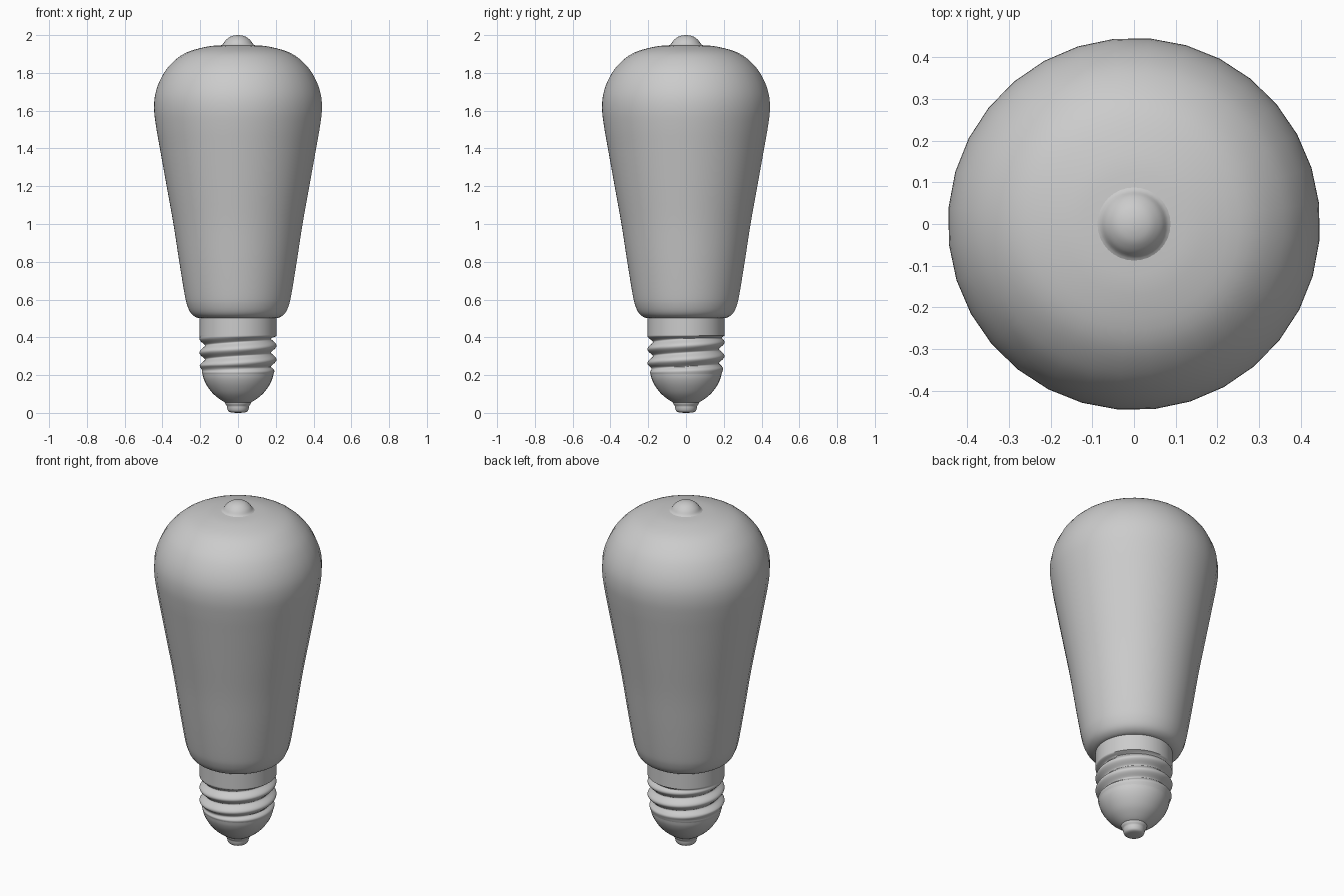
import bpy, bmesh, math
from mathutils import Vector

if "Cube" in bpy.data.objects:
    bpy.data.objects.remove(bpy.data.objects["Cube"])

SEG = 32
OFFSET = math.radians(6.3)


def smooth_profile(pts, steps=4):
    """Catmull-Rom curve through (radius, z) points."""
    p = [Vector(q) for q in pts]
    p = [2 * p[0] - p[1]] + p + [2 * p[-1] - p[-2]]
    out = []
    for a, b, c, d in zip(p, p[1:], p[2:], p[3:]):
        for i in range(steps):
            t = i / steps
            out.append(0.5 * (2 * b + (c - a) * t + (2 * a - 5 * b + 4 * c - d) * t**2
                              + (3 * b - a - 3 * c + d) * t**3))
    return [(max(v.x, 0.0), v.y) for v in out] + [pts[-1]]


def lathe(name, profile, seg=SEG, offset=0.0, radius_fn=None, angle=40):
    """Revolve a bottom-to-top profile; radius_fn can modulate the radius."""
    bm = bmesh.new()
    rings = []
    for r, z in profile:
        if r < 1e-4:
            rings.append([bm.verts.new((0, 0, z))] * seg)
            continue
        ring = []
        for i in range(seg):
            a = offset + 2 * math.pi * i / seg
            rr = r + (radius_fn(z, a) if radius_fn else 0)
            ring.append(bm.verts.new((rr * math.cos(a), rr * math.sin(a), z)))
        rings.append(ring)
    for lo, hi in zip(rings, rings[1:]):
        for i in range(seg):
            j = (i + 1) % seg
            bm.faces.new(list(dict.fromkeys((lo[i], lo[j], hi[j], hi[i]))))
    mesh = bpy.data.meshes.new(name)
    bm.to_mesh(mesh)
    bm.free()
    obj = bpy.data.objects.new(name, mesh)
    bpy.context.collection.objects.link(obj)
    bpy.ops.object.select_all(action='DESELECT')
    obj.select_set(True)
    bpy.context.view_layer.objects.active = obj
    bpy.ops.object.shade_smooth_by_angle(angle=math.radians(angle))
    return obj


# Glass envelope: tapered body with a rounded shoulder
glass = [(0.19, 0.499), (0.222, 0.506), (0.25, 0.528), (0.27, 0.57), (0.284, 0.63),
         (0.312, 0.8), (0.343, 1.0), (0.379, 1.2), (0.415, 1.4), (0.436, 1.52),
         (0.446, 1.61), (0.439, 1.69), (0.41, 1.77), (0.36, 1.843), (0.28, 1.905),
         (0.17, 1.938), (0.08, 1.947), (0.0, 1.95)]
lathe("glass_bulb", smooth_profile(glass), offset=OFFSET)

# Sealing tip on the crown
tip = [(0.09, 1.945), (0.079, 1.953), (0.066, 1.972), (0.044, 1.99), (0.02, 1.998), (0.0, 2.0)]
lathe("glass_tip", smooth_profile(tip, 3))

# Screw cap: collar with helical thread, rising anticlockwise
PITCH = 0.074


def thread(z, a):
    fade = min(1, max(0, (z - 0.215) / 0.03)) * min(1, max(0, (0.408 - z) / 0.012))
    wave = 0.5 + 0.5 * math.cos(2 * math.pi * (z - 0.356) / PITCH - a)
    return fade * 0.03 * (wave**0.7 - 1)


rows = 56
cap = [(0.188 + 0.016 * min(1, i / 12), 0.205 + 0.215 * i / rows) for i in range(rows + 1)]
cap += [(0.204, 0.505)]
lathe("screw_cap", cap, seg=64, radius_fn=thread, angle=60)

# Insulator: rounded cone under the thread
insulator = [(0.05, 0.05), (0.07, 0.056), (0.1, 0.075), (0.135, 0.105), (0.165, 0.145),
             (0.182, 0.18), (0.188, 0.206)]
lathe("insulator", smooth_profile(insulator, 3))

# Contact button at the foot
contact = [(0.0, 0.0), (0.035, 0.002), (0.051, 0.009), (0.057, 0.024), (0.059, 0.036),
           (0.066, 0.046), (0.07, 0.058)]
lathe("foot_contact", smooth_profile(contact, 3))
